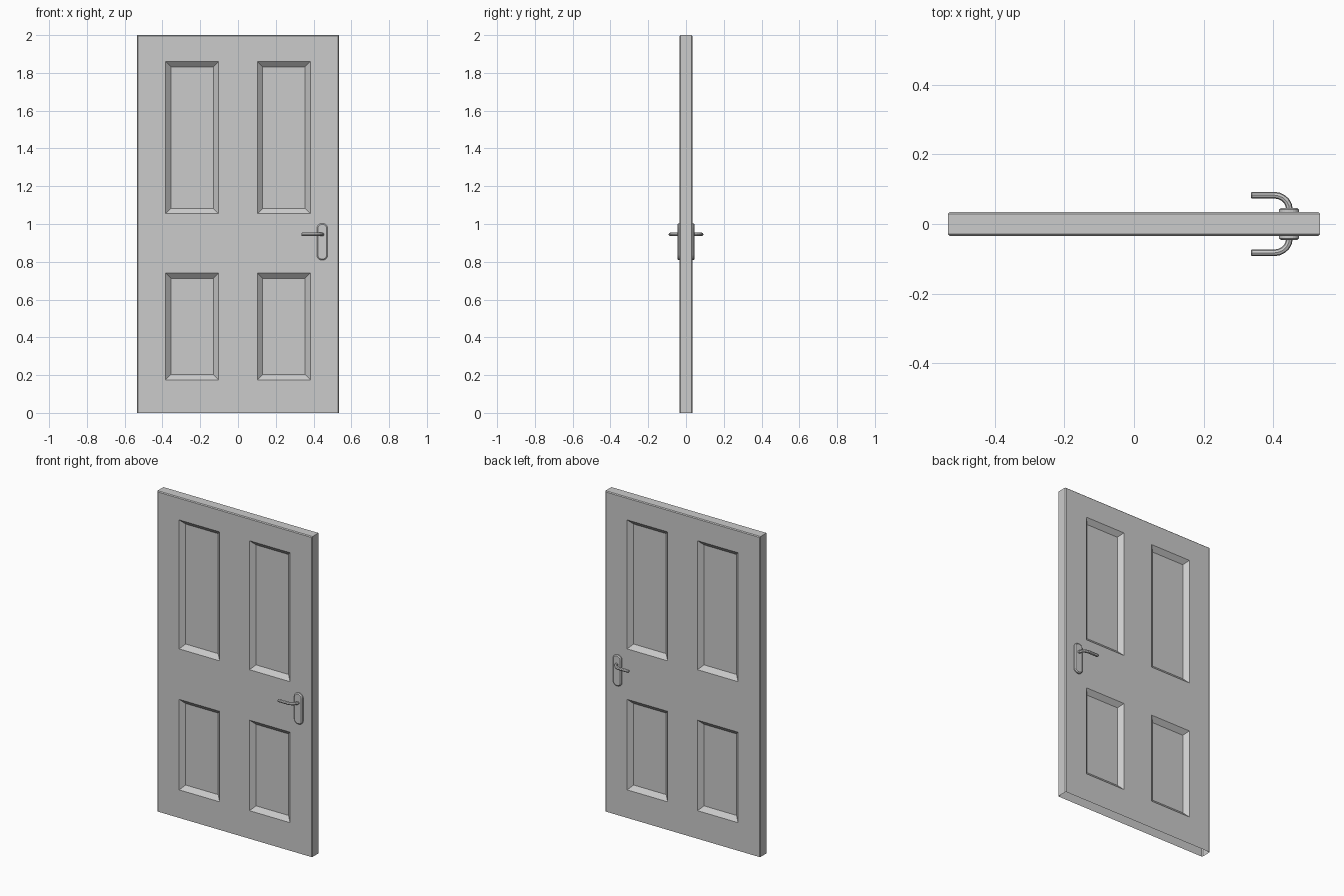
import bpy, bmesh
from math import sin, cos, pi

if "Cube" in bpy.data.objects:
    bpy.data.objects.remove(bpy.data.objects["Cube"])

T = 0.034  # half thickness of the door


def add_mirrored(obj):
    """Repeat a front part on the back of the door."""
    mod = obj.modifiers.new("mirror_back", 'MIRROR')
    mod.use_axis = (False, True, False)
    mod.merge_threshold = 0.0001


def mesh_object(name, bm):
    me = bpy.data.meshes.new(name)
    bm.to_mesh(me)
    bm.free()
    obj = bpy.data.objects.new(name, me)
    bpy.context.collection.objects.link(obj)
    add_mirrored(obj)
    return obj


# Door leaf: front grid with four recessed panels, chamfered rim, open underside
C = 0.005
W, H = 0.535, 2.0
xs = [-W + C, -0.383, -0.103, 0.103, 0.383, W - C]
zs = [0, 0.175, 0.74, 1.055, 1.86, H - C]
bm = bmesh.new()
grid = [[bm.verts.new((x, -T, z)) for x in xs] for z in zs]
panels = []
for j in range(5):
    for i in range(5):
        f = bm.faces.new((grid[j][i], grid[j][i + 1], grid[j + 1][i + 1], grid[j + 1][i]))
        if i in (1, 3) and j in (1, 3):
            panels.append(f)
rim = [e for e in bm.edges if e.is_boundary and not all(v.co.z < 1e-5 for v in e.verts)]
for y, grow in ((-T + C, True), (0, False)):
    geom = bmesh.ops.extrude_edge_only(bm, edges=rim)["geom"]
    verts = [g for g in geom if isinstance(g, bmesh.types.BMVert)]
    rim = [g for g in geom if isinstance(g, bmesh.types.BMEdge)
           and all(v in verts for v in g.verts)]
    for v in verts:
        v.co.y = y
        if grow:
            if abs(v.co.x) > W - 2 * C:
                v.co.x = W if v.co.x > 0 else -W
            if v.co.z > H - 2 * C:
                v.co.z = H
bm.normal_update()
bmesh.ops.inset_individual(bm, faces=panels, thickness=0.028, depth=-0.025,
                           use_even_offset=True)
mesh_object("door_leaf", bm)


# Handle plate: rounded rectangle lofted to a chamfered face
def plate_ring(bm, y, inset):
    hw, hh, r = 0.029 - inset, 0.097 - inset, 0.026 - inset
    ring = []
    for k, (sx, sz) in enumerate(((1, 1), (-1, 1), (-1, -1), (1, -1))):
        for s in range(6):
            a = (k + s / 5) * pi / 2
            ring.append(bm.verts.new((0.446 + sx * (hw - r) + r * cos(a), y,
                                      0.906 + sz * (hh - r) + r * sin(a))))
    return ring


bm = bmesh.new()
rings = [plate_ring(bm, -y, i) for y, i in ((T - 0.002, 0), (0.041, 0), (0.046, 0.006))]
for a, b in zip(rings, rings[1:]):
    for k in range(len(a)):
        n = (k + 1) % len(a)
        bm.faces.new((a[k], a[n], b[n], b[k]))
bm.faces.new(rings[0])
bm.faces.new(rings[-1])
bmesh.ops.recalc_face_normals(bm, faces=bm.faces)
mesh_object("handle_plate", bm)

# Lever: eight-sided bar bending out of the plate and along the door
R = 0.044
path = [(0.447, 0.036, 1)]
for k in range(6):
    a = k / 5 * pi / 2
    path.append((0.447 - R + R * cos(a), 0.083 - 0.041 + 0.041 * sin(a), 1))
path += [(0.339, 0.083, 1), (0.336, 0.083, 0.7)]
cu = bpy.data.curves.new("lever", 'CURVE')
cu.dimensions = '3D'
cu.bevel_depth = 0.0095
cu.bevel_resolution = 2
cu.use_fill_caps = True
sp = cu.splines.new('POLY')
sp.points.add(len(path) - 1)
for p, (x, y, r) in zip(sp.points, path):
    p.co = (x, -y, 0.945, 1)
    p.radius = r
sp.use_smooth = False
lever = bpy.data.objects.new("lever", cu)
bpy.context.collection.objects.link(lever)
bpy.context.view_layer.objects.active = lever
lever.select_set(True)
bpy.ops.object.convert(target='MESH')
add_mirrored(bpy.context.view_layer.objects.active)
